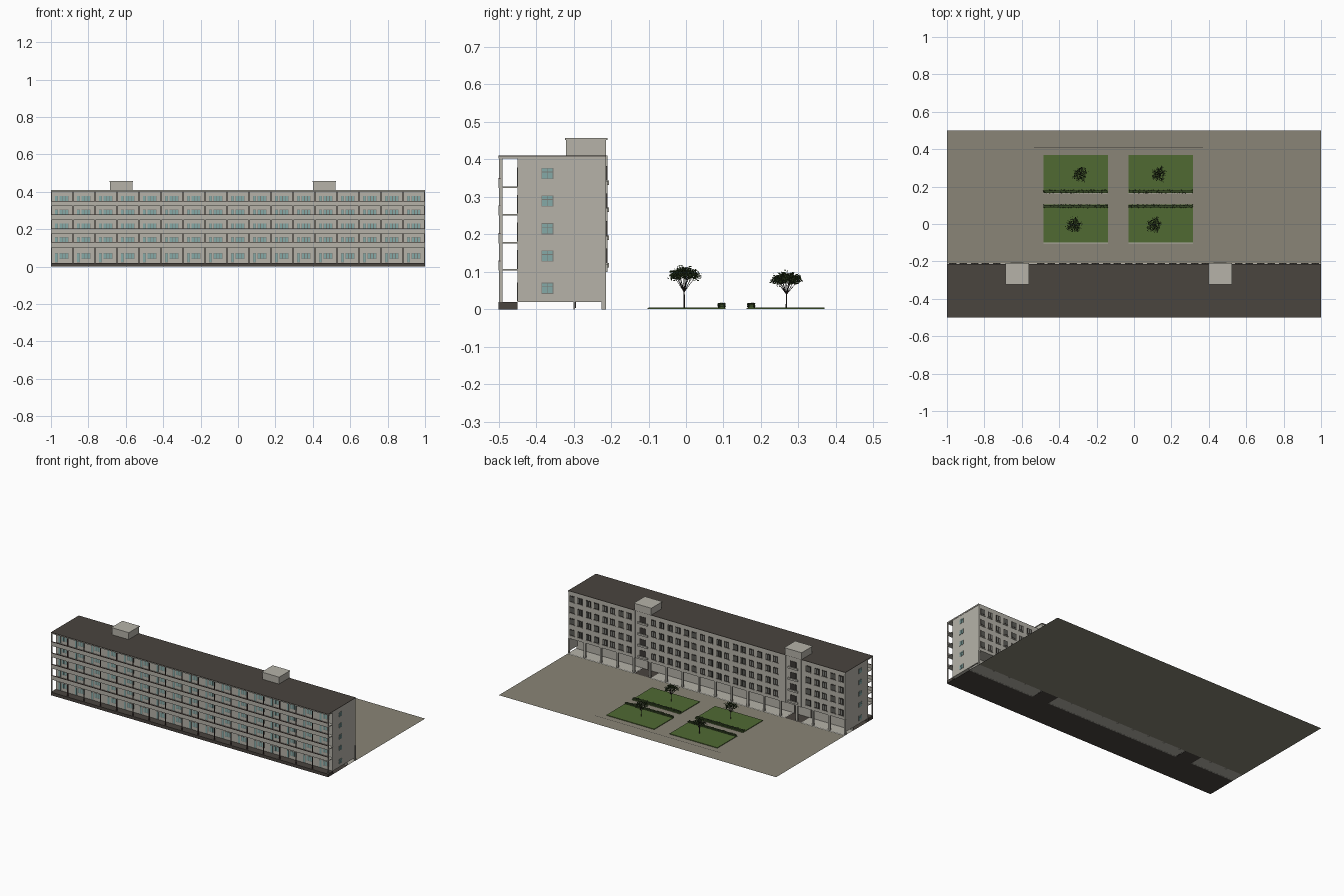
import bpy, bmesh, random
from math import cos, sin, tau
from mathutils import Vector, Matrix

random.seed(4)
cube = bpy.data.objects.get("Cube")
if cube:
    bpy.data.objects.remove(cube)


def material(name, *rgb):
    col = [(c / 255) ** 2.2 for c in rgb] + [1]
    m = bpy.data.materials.new(name)
    m.use_nodes = True
    m.diffuse_color = col
    m.node_tree.nodes["Principled BSDF"].inputs["Base Color"].default_value = col
    return m


concrete = material("concrete", 180, 177, 167)
roofing = material("dark roofing", 75, 70, 65)
paving = material("paving", 136, 132, 118)
grass = material("grass", 81, 105, 54)
glass = material("pale teal glass", 132, 168, 166)
grey = material("grey window frame", 122, 124, 119)
frame = material("dark window frame", 62, 59, 56)
brown = material("brown trim", 84, 67, 62)
leaf = material("dark leaf", 56, 72, 42)
bark = material("bark", 54, 48, 48)


def finish(name, bm, mat):
    me = bpy.data.meshes.new(name)
    bm.to_mesh(me)
    bm.free()
    me.materials.append(mat)
    ob = bpy.data.objects.new(name, me)
    bpy.context.collection.objects.link(ob)


def boxes(name, mat, items):
    """Each item is (x0, x1, y0, y1, z0, z1)."""
    bm = bmesh.new()
    for x0, x1, y0, y1, z0, z1 in items:
        mid = Vector((x0 + x1, y0 + y1, z0 + z1)) / 2
        size = (x1 - x0, y1 - y0, z1 - z0)
        bmesh.ops.create_cube(bm, size=1, matrix=Matrix.Translation(mid) @ Matrix.Diagonal((*size, 1)))
    finish(name, bm, mat)


def plane(name, mat, x0, x1, y0, y1, z):
    bm = bmesh.new()
    bm.faces.new([bm.verts.new(p) for p in ((x0, y0, z), (x1, y0, z), (x1, y1, z), (x0, y1, z))])
    finish(name, bm, mat)


# Main dimensions
FRONT, WALL, PORCH, BACK = -0.5, -0.45, -0.3, -0.213
EDGE = BACK + 0.004
END = 0.998
ROOF, BASE = 0.41, 0.02
FLOORS = [BASE, 0.106, 0.179, 0.253, 0.326]
BAYS = 17
BAY = 2 / BAYS
edges = [-1 + i * BAY for i in range(BAYS + 1)]
centres = [e + BAY / 2 for e in edges[:-1]]
TOWERS = [(-0.685, -0.565), (0.4, 0.52)]


def in_tower(x, pad=0.0):
    return any(a - pad < x < b + pad for a, b in TOWERS)


# Ground, building base and porch floor
plane("ground", paving, -1, 1, EDGE, 0.5, 0)
plane("building_floor", roofing, -1, 1, WALL, PORCH, 0)
(a0, b0), (a1, b1) = TOWERS
for n, (a, b) in enumerate(((-1, a0), (b0, a1), (b1, 1))):
    plane(f"porch_floor_{n}", concrete, a, b, PORCH, EDGE, 0.001)
for n, (a, b) in enumerate(TOWERS):
    plane(f"entrance_floor_{n}", roofing, a, b, PORCH, EDGE, 0)
boxes("front_plinth", roofing, [(-1, 1, FRONT, WALL, 0, BASE)])

# Body, with an open porch along the back of the ground floor
boxes("upper_body", concrete, [(-END, END, WALL, BACK, 0.1, 0.402)])
boxes("ground_floor_body", concrete, [(-END, END, WALL, PORCH, BASE, 0.1)])
boxes("porch_wall", concrete, [(-END, END, PORCH, PORCH + 0.004, 0, 0.1)])
boxes("end_walls", concrete, [(s - 0.004, s + 0.004, PORCH, BACK, BASE, 0.1) for s in (-0.994, 0.994)])
boxes("porch_columns", concrete,
      [(max(e - 0.006, -1), min(e + 0.006, 1), BACK - 0.012, BACK - 0.001, 0, 0.1) for e in edges])
boxes("porch_doors", frame,
      [(c - 0.014, c + 0.014, PORCH, PORCH + 0.007, 0.004, 0.07) for c in centres if in_tower(c, 0.03)])

# Roof
boxes("roof_slab", concrete, [(-1, 1, FRONT, BACK, 0.402, ROOF - 0.002)])
boxes("roof_cover", roofing, [(-1, 1, FRONT, BACK, ROOF - 0.002, ROOF)])
boxes("roof_houses", concrete, [(a, b, -0.32, BACK, ROOF, 0.452) for a, b in TOWERS])
boxes("roof_house_caps", concrete,
      [(a - 0.003, b + 0.003, -0.323, BACK + 0.004, 0.452, 0.457) for a, b in TOWERS])

# Front balconies: continuous parapets run in front of slim columns
boxes("balcony_slabs", concrete, [(-1, 1, FRONT + 0.002, WALL, z - 0.003, z + 0.001) for z in FLOORS[1:]])
boxes("balcony_parapets", concrete, [(-1, 1, FRONT, FRONT + 0.004, z - 0.003, z + 0.022) for z in FLOORS[1:]])
boxes("parapet_rails", brown, [(-1, 1, FRONT, FRONT + 0.005, z + 0.022, z + 0.0245) for z in FLOORS[1:]])
boxes("front_columns", brown,
      [(e - 0.0025, e + 0.0025, FRONT + 0.004, FRONT + 0.009, BASE, 0.402) for e in edges[1:-1]])
boxes("corner_columns", concrete,
      [(s - 0.003, s + 0.003, FRONT + 0.001, FRONT + 0.01, BASE, 0.402) for s in (-0.997, 0.997)])

# Front doors and windows, each pane on a slightly larger frame plate
panes, surrounds = [], []
for z in FLOORS:
    for c in centres:
        for dx, w, low in ((-0.036, 0.012, 0.004), (-0.012, 0.012, 0.022), (0.004, 0.012, 0.022), (0.02, 0.012, 0.022)):
            x = c + dx
            panes.append((x, x + w, WALL - 0.0015, WALL, z + low, z + 0.05))
            surrounds.append((x - 0.002, x + w + 0.002, WALL - 0.0008, WALL, z + low - 0.002, z + 0.052))
boxes("front_panes", glass, panes)
boxes("front_frames", grey, surrounds)

# End windows on both gables, four panes each
panes, surrounds = [], []
for s in (-END, END):
    for z in FLOORS:
        lo = z + 0.023
        surrounds.append((s - 0.001, s + 0.001, -0.386, -0.354, lo - 0.002, lo + 0.028))
        for y in (-0.384, -0.369):
            for h, tall in ((lo, 0.016), (lo + 0.018, 0.008)):
                panes.append((s - 0.002, s + 0.002, y, y + 0.013, h, h + tall))
boxes("gable_panes", glass, panes)
boxes("gable_frames", grey, surrounds)

# Back windows, two per bay, with dark frames around dull panes
panes, surrounds, sills = [], [], []
for z in FLOORS[1:]:
    for c in centres:
        for dx in (-0.028, 0.028):
            x = c + dx
            if in_tower(x, 0.014):
                continue
            surrounds.append((x - 0.017, x + 0.017, BACK, BACK + 0.003, z + 0.017, z + 0.056))
            sills.append((x - 0.019, x + 0.019, BACK, BACK + 0.005, z + 0.014, z + 0.017))
            for px in (x - 0.011, x + 0.004):
                panes.append((px, px + 0.007, BACK, BACK + 0.004, z + 0.024, z + 0.051))
boxes("back_panes", grey, panes)
boxes("back_frames", frame, surrounds)
boxes("back_sills", concrete, sills)

# Stair strips on the back
fins, landings, stair_glass = [], [], []
for a, b in TOWERS:
    mid = (a + b) / 2
    for x in (a, b - 0.006):
        fins.append((x, x + 0.006, BACK, BACK + 0.004, 0.1, ROOF))
    for z in FLOORS[1:]:
        landings.append((mid - 0.035, mid + 0.035, BACK, BACK + 0.008, z + 0.006, z + 0.018))
        stair_glass.append((mid - 0.022, mid + 0.022, BACK, BACK + 0.002, z + 0.018, z + 0.056))
boxes("stair_fins", concrete, fins)
boxes("stair_landings", concrete, landings)
boxes("stair_windows", frame, stair_glass)

# Lawns with kerbs
plots = [(x, x + 0.345, y, y + 0.205) for x in (-0.485, -0.03) for y in (-0.1, 0.165)]
boxes("lawn_kerbs", concrete, [(a, b, c - 0.003, c, 0.001, 0.003) for a, b, c, d in plots])
boxes("lawns", grass, [(*p, 0.001, 0.005) for p in plots])
plane("paving_line", frame, -0.535, 0.37, 0.408, 0.412, 0.001)


def add_leaf(bm, at, size):
    turn = Vector([random.gauss(0, 1) for _ in range(3)]).to_track_quat("Z", "Y")
    corners = ((-1, 0, 0), (0, -0.6, 0), (1, 0, 0), (0, 0.6, 0))
    bm.faces.new([bm.verts.new(at + turn @ Vector(c) * size) for c in corners])


# Hedges facing the middle path
boxes("hedge_cores", leaf, [(a + 0.002, a + 0.343, y, y + 0.012, 0.005, 0.014)
                            for a in (-0.485, -0.03) for y in (0.089, 0.168)])
bm = bmesh.new()
for a in (-0.485, -0.03):
    for y in (0.095, 0.174):
        for _ in range(350):
            add_leaf(bm, Vector((a + random.random() * 0.345, y + random.uniform(-0.009, 0.009),
                                 random.uniform(0.006, 0.016))), 0.003)
finish("hedge_leaves", bm, leaf)


def limb(bm, p, q, r0, r1):
    d = q - p
    m = Matrix.Translation((p + q) / 2) @ d.to_track_quat("Z", "Y").to_matrix().to_4x4()
    bmesh.ops.create_cone(bm, cap_ends=True, segments=6, radius1=r0, radius2=r1, depth=d.length, matrix=m)


# Trees: short trunk, spreading branches and a broad crown of leaves
for n, (x, y, h) in enumerate(((-0.285, 0.268, 0.1), (0.135, 0.268, 0.1), (-0.32, -0.005, 0.115), (0.11, -0.005, 0.115))):
    wood, crown = bmesh.new(), bmesh.new()
    foot, fork = Vector((x, y, 0.003)), Vector((x, y, h * 0.4))
    limb(wood, foot, fork, 0.002, 0.0016)
    for i in range(13):
        ang = i * tau * 0.382
        reach = 0.035 * ((i + 0.5) / 13) ** 0.5
        tip = Vector((x + cos(ang) * reach, y + sin(ang) * reach, h * (0.88 - 100 * reach * reach)))
        limb(wood, fork, tip, 0.001, 0.0005)
        for _ in range(42):
            off = Vector((random.gauss(0, 0.006), random.gauss(0, 0.006), random.gauss(0, 0.006)))
            add_leaf(crown, tip + off, 0.0036)
    finish(f"tree_wood_{n}", wood, bark)
    finish(f"tree_crown_{n}", crown, leaf)
